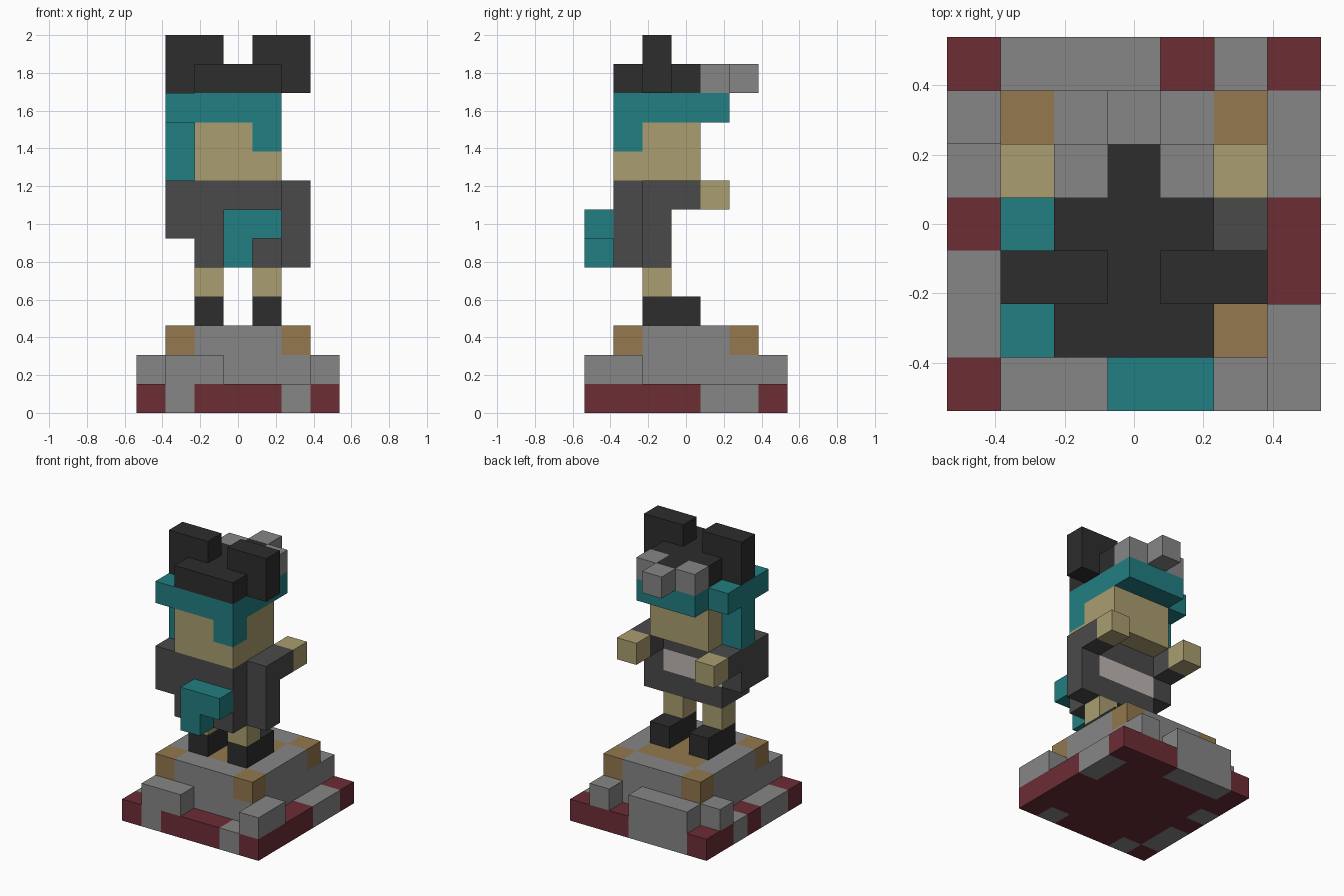
import bpy
import bmesh
from mathutils import Vector

# Remove the default cube
default = bpy.data.objects.get("Cube")
if default:
    bpy.data.objects.remove(default, do_unlink=True)

# One unit block: the figure is 13 blocks tall on a 7 x 7 block footprint
UNIT = 2 / 13
HALF = 3.5


def linear(c):
    c /= 255
    return c / 12.92 if c <= 0.04045 else ((c + 0.055) / 1.055) ** 2.4


def material(name, r, g, b):
    colour = (linear(r), linear(g), linear(b), 1)
    mat = bpy.data.materials.new(name)
    mat.use_nodes = True
    mat.diffuse_color = colour
    shader = mat.node_tree.nodes["Principled BSDF"]
    shader.inputs["Base Color"].default_value = colour
    shader.inputs["Roughness"].default_value = 0.9
    return mat


maroon = material("maroon", 108, 45, 53)
stone = material("stone_grey", 134, 134, 134)
gold = material("dull_gold", 147, 120, 78)
black = material("soft_black", 45, 45, 45)
skin = material("pale_tan", 170, 157, 112)
cloth = material("dark_grey", 74, 74, 74)
teal = material("teal", 34, 126, 130)
shirt = material("light_grey", 190, 182, 180)

SIDES = [Vector(d) for d in ((1, 0, 0), (-1, 0, 0), (0, 1, 0),
                             (0, -1, 0), (0, 0, 1), (0, 0, -1))]


def box(xs, ys, zs):
    """All block cells in three inclusive ranges (a single number is one cell)."""
    spans = [(s, s) if isinstance(s, int) else s for s in (xs, ys, zs)]
    rx, ry, rz = (range(a, b + 1) for a, b in spans)
    return {(x, y, z) for x in rx for y in ry for z in rz}


def part(name, cells, main, accent=None, accent_cells=()):
    """Join cells into one shell of outer faces; accent_cells take the accent."""
    bm = bmesh.new()
    for cell in sorted(cells):
        centre = Vector(cell) + Vector((0.5 - HALF, 0.5 - HALF, 0.5))
        for n in SIDES:
            if tuple(int(c) for c in Vector(cell) + n) in cells:
                continue
            u = Vector((n.y, n.z, n.x))
            v = n.cross(u)
            corners = (-u - v, u - v, u + v, v - u)
            face = bm.faces.new(
                [bm.verts.new((centre + (n + c) / 2) * UNIT) for c in corners])
            face.material_index = int(cell in accent_cells)
    bmesh.ops.remove_doubles(bm, verts=bm.verts, dist=UNIT / 100)
    mesh = bpy.data.meshes.new(name)
    bm.to_mesh(mesh)
    bm.free()
    for mat in (main, accent):
        if mat:
            mesh.materials.append(mat)
    obj = bpy.data.objects.new(name, mesh)
    bpy.context.collection.objects.link(obj)
    return obj


# Plinth: floor slab with stone patches around its rim
patches = (box(1, 0, 0) | box(5, 0, 0) | box(6, (4, 5), 0)
           | box((1, 3), 6, 0) | box(0, 4, 0) | box(0, (1, 2), 0))
part("floor_slab", box((0, 6), (0, 6), 0), maroon, stone, patches)

# Plinth: two stone steps, the upper one with gold corners and centre
corners = {(x, y, 2) for x in (1, 5) for y in (1, 5)}
part("stone_steps", box((1, 5), (1, 5), (1, 2)), stone,
     gold, corners | box((2, 4), (2, 4), 2))

# Loose stones lying on the slab
part("front_stone", box((1, 2), 0, 1), stone)
part("corner_stone", box(6, (0, 1), 1), stone)
part("back_stone", box((1, 3), 6, 1), stone)
part("small_back_stone", box(5, 6, 1), stone)
part("small_side_stone", box(0, 5, 1), stone)

# Shoes, legs, arms and hands
for side, leg_x, arm_x in (("right", 2, 1), ("left", 4, 5)):
    part(side + "_shoe", box(leg_x, (2, 3), 3), black)
    part(side + "_leg", box(leg_x, 2, 4), skin)
    part(side + "_sleeve", box(arm_x, 3, 7), cloth)
    part(side + "_hand", box(arm_x, 4, 7), skin)

# Coat with a light shirt panel, one wide shoulder and one long sleeve
part("coat", box((2, 4), (1, 2), (5, 7)), cloth,
     shirt, box((2, 4), 2, 6))
part("right_shoulder", box(1, (1, 2), (6, 7)), cloth)
part("left_shoulder", box(5, 2, (5, 7)), cloth)

# Tail hanging off the coat
part("tail", box((3, 4), 0, 6) | box(3, 0, 5), teal)

# Head with a teal corner lock
part("head", box((2, 4), (1, 3), (8, 9)), skin, teal, box(4, 1, 9))

# Hair cap with a fringe and a side strand
part("hair", box((2, 4), (1, 4), 10) | box(1, (1, 3), 10)
     | box(1, 2, (8, 9)), teal)

# Hat crown, its raised ears and the stone trim
part("hat", box((2, 4), (1, 3), 11) | box(3, 4, 11), black)
for side, xs, outer in (("right", (1, 2), 1), ("left", (4, 5), 5)):
    part(side + "_ear", box(xs, 2, 12) | box(outer, 2, 11), black)
for label, x, y in (("right", 2, 4), ("middle", 3, 5), ("left", 4, 4)):
    part(label + "_hat_trim", box(x, y, 11), stone)
